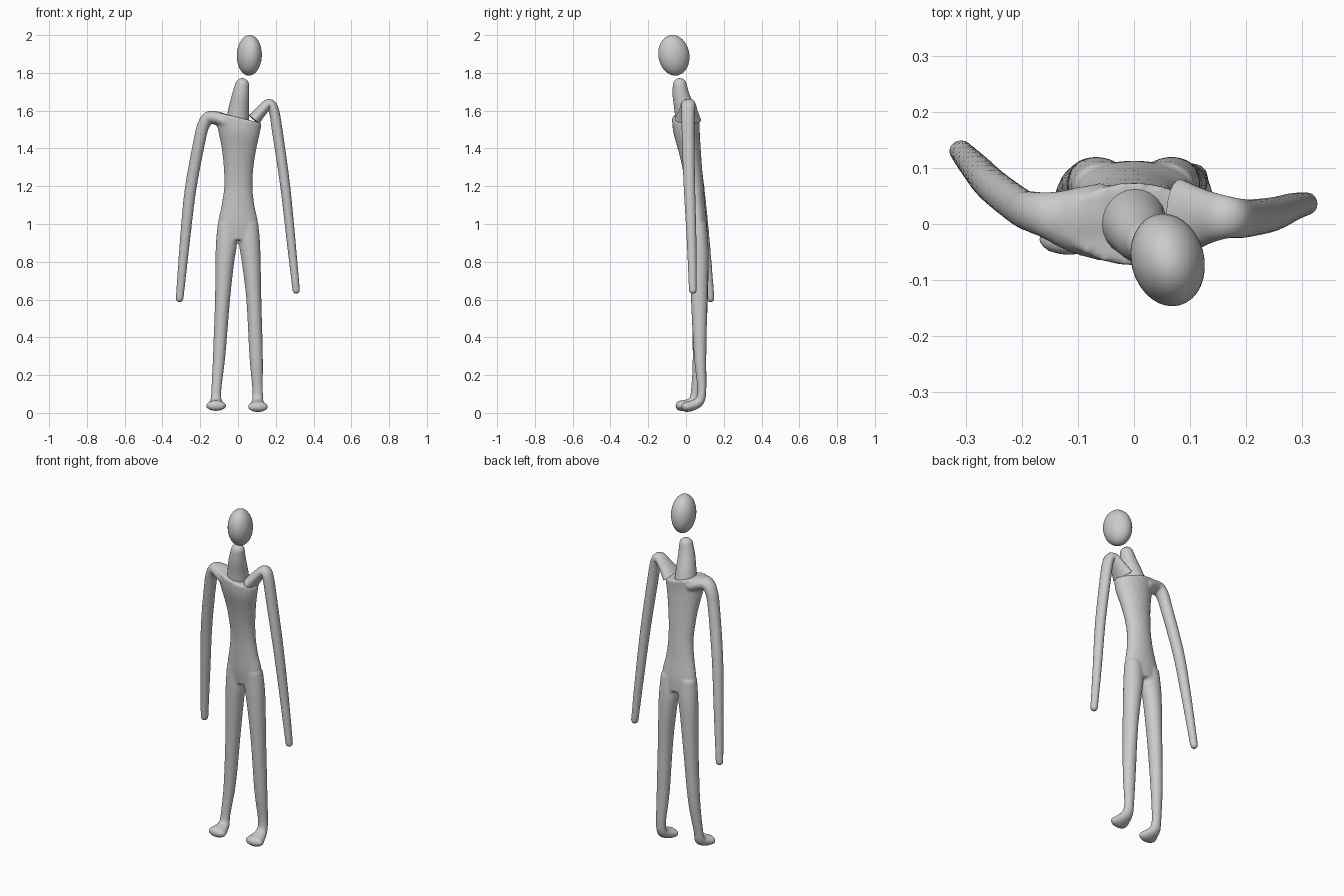
import bpy, bmesh, math
from mathutils import Vector, Matrix

cube = bpy.data.objects.get("Cube")
if cube:
    bpy.data.objects.remove(cube)

grey = bpy.data.materials.new("plain_grey")
grey.use_nodes = True
grey.diffuse_color = (0.6, 0.6, 0.6, 1)
grey.node_tree.nodes["Principled BSDF"].inputs["Base Color"].default_value = (0.6, 0.6, 0.6, 1)

SIDES = 24
STEPS = 4
X, Y = Vector((1, 0, 0)), Vector((0, 1, 0))


def spline(rows):
    """Smooth a list of (x, y, z, thickness, width) rows."""
    out = []
    last = len(rows) - 1
    for i in range(last):
        p0, p1, p2, p3 = (Vector(rows[min(max(j, 0), last)]) for j in range(i - 1, i + 3))
        for s in range(STEPS):
            t = s / STEPS
            out.append(p1 + 0.5 * t * ((p2 - p0) + t * ((2 * p0 - 5 * p1 + 4 * p2 - p3)
                                                       + t * (3 * (p1 - p2) + p3 - p0))))
    return out + [Vector(rows[last])]


def loft(bm, rows, side=Y, round_end=True):
    """Skin elliptical rings along a path; width runs along the side direction."""
    pts = spline(rows)
    frames = []
    for i, p in enumerate(pts):
        tangent = (pts[min(i + 1, len(pts) - 1)].xyz - pts[max(i - 1, 0)].xyz).normalized()
        frames.append((p.xyz, tangent, p[3], p[4]))
    if round_end:
        c, t, a, b = frames[-1]
        for k in (0.35, 0.65, 0.87, 0.98):
            f = math.sqrt(1 - k * k)
            frames.append((c + t * min(a, b) * k, t, a * f, b * f))
    rings = []
    for c, t, a, b in frames:
        across = (side - t * side.dot(t)).normalized()
        other = across.cross(t)
        ring = []
        for n in range(SIDES):
            u = math.tau * n / SIDES
            ring.append(bm.verts.new(c + other * a * math.cos(u) + across * b * math.sin(u)))
        rings.append(ring)
    for r, s in zip(rings, rings[1:]):
        for n in range(SIDES):
            m = (n + 1) % SIDES
            bm.faces.new((r[n], r[m], s[m], s[n]))
    bm.faces.new(rings[0][::-1])
    bm.faces.new(rings[-1])
    return [v for ring in rings for v in ring]


def finish(bm, name, fuse=False):
    bmesh.ops.recalc_face_normals(bm, faces=bm.faces[:])
    mesh = bpy.data.meshes.new(name)
    bm.to_mesh(mesh)
    bm.free()
    mesh.materials.append(grey)
    obj = bpy.data.objects.new(name, mesh)
    bpy.context.collection.objects.link(obj)
    for poly in mesh.polygons:
        poly.use_smooth = True
    if fuse:
        remesh = obj.modifiers.new("fuse", 'REMESH')
        remesh.mode = 'VOXEL'
        remesh.voxel_size = 0.008
        remesh.use_smooth_shade = True
        relax = obj.modifiers.new("relax", 'SMOOTH')
        relax.factor = 0.5
        relax.iterations = 4
    else:
        bpy.ops.object.select_all(action='DESELECT')
        obj.select_set(True)
        bpy.context.view_layer.objects.active = obj
        bpy.ops.object.shade_smooth_by_angle(angle=math.radians(45))
    return obj


# Body: torso with a slanted flat top, legs and right arm fused together
body = bmesh.new()
torso = loft(body, [
    (0, .068, .92, .085, .045), (0, .062, 1.0, .106, .05), (0, .053, 1.1, .087, .048),
    (.002, .045, 1.2, .075, .048), (.003, .033, 1.3, .079, .052), (.004, .018, 1.4, .092, .06),
    (.002, .002, 1.5, .113, .071), (0, 0, 1.565, .125, .074)], round_end=False)
for v in torso:
    v.co.z -= 0.28 * v.co.x * min(max((v.co.z - 1.3) / 0.25, 0), 1)

# Legs run straight into the feet
loft(body, [
    (-.058, .064, 1.0, .045, .05), (-.061, .068, .9, .05, .056), (-.07, .07, .8, .05, .05),
    (-.082, .072, .6, .044, .04), (-.1, .068, .3, .033, .033), (-.115, .05, .12, .024, .027),
    (-.116, .036, .06, .026, .032), (-.116, .0, .042, .028, .045), (-.116, -.028, .038, .028, .055)], X)
loft(body, [
    (.058, .064, 1.0, .045, .05), (.061, .068, .9, .05, .056), (.07, .07, .8, .05, .05),
    (.084, .07, .6, .044, .04), (.096, .075, .3, .033, .036), (.104, .084, .12, .024, .028),
    (.104, .07, .06, .026, .032), (.105, .03, .038, .028, .045), (.106, .002, .032, .028, .055)], X)

# Right arm grows out of the torso top
loft(body, [
    (-.06, .004, 1.54, .04, .07), (-.11, .008, 1.56, .036, .058), (-.155, .016, 1.563, .034, .042),
    (-.182, .022, 1.525, .033, .037), (-.202, .03, 1.45, .032, .034), (-.252, .068, 1.18, .031, .031),
    (-.282, .1, .9, .027, .027), (-.309, .13, .605, .021, .021)])
finish(body, "body", True)

# Left arm with a raised, separate shoulder
arm = bmesh.new()
loft(arm, [
    (.085, .01, 1.552, .035, .07), (.125, .012, 1.6, .03, .05), (.165, .012, 1.635, .028, .038),
    (.19, .01, 1.6, .027, .035), (.21, .011, 1.48, .028, .033), (.25, .018, 1.2, .026, .03),
    (.282, .03, .9, .023, .025), (.308, .036, .65, .019, .02)])
finish(arm, "left_arm")

# Neck leans forward
neck = bmesh.new()
loft(neck, [
    (-.002, .005, 1.54, .06, .062), (.003, -.006, 1.6, .055, .055),
    (.014, -.026, 1.68, .046, .045), (.022, -.033, 1.735, .037, .037)])
finish(neck, "neck")

# Head floats above the neck
head = bmesh.new()
bmesh.ops.create_uvsphere(head, u_segments=32, v_segments=20, radius=1)
head.transform(Matrix.Translation((.06, -.064, 1.893))
               @ Matrix.Rotation(math.radians(15), 4, 'Z')
               @ Matrix.Rotation(math.radians(10), 4, 'X')
               @ Matrix.Diagonal((.065, .083, .108, 1)))
finish(head, "head")
